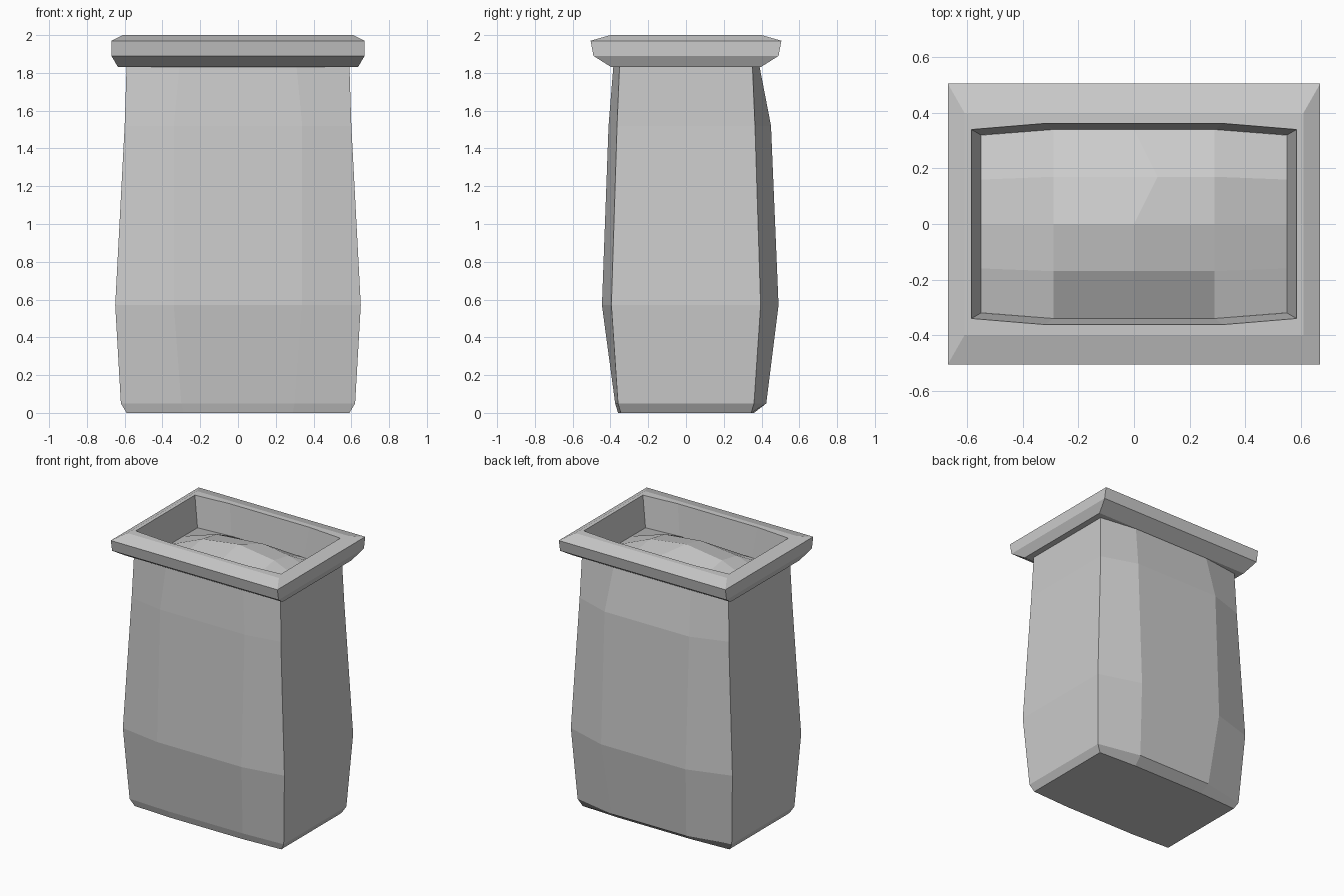
import bpy, bmesh

if "Cube" in bpy.data.objects:
    bpy.data.objects.remove(bpy.data.objects["Cube"])


def ring(z, x, y, xm, front, back):
    """Eight-sided section: side corners (x, y), bulged front and back edges."""
    return [(-x, -y, z), (-xm, -front, z), (xm, -front, z), (x, -y, z),
            (x, y, z), (xm, back, z), (-xm, back, z), (-x, y, z)]


def rect(z, x, y):
    return ring(z, x, y, 0.31, y, y)


def finish(name, bm):
    bmesh.ops.recalc_face_normals(bm, faces=bm.faces)
    mesh = bpy.data.meshes.new(name)
    bm.to_mesh(mesh)
    bm.free()
    obj = bpy.data.objects.new(name, mesh)
    bpy.context.collection.objects.link(obj)
    return obj


def loft(name, sections, cap_bottom=False):
    bm = bmesh.new()
    rows = [[bm.verts.new(p) for p in s] for s in sections]
    for a, b in zip(rows, rows[1:]):
        for i in range(8):
            j = (i + 1) % 8
            bm.faces.new((a[i], a[j], b[j], b[i]))
    if cap_bottom:
        bm.faces.new(rows[0])
    return finish(name, bm)


# Bulging jar body, fuller at the back
loft("jar_body", [
    ring(0.00, 0.59, 0.345, 0.29, 0.36, 0.36),
    ring(0.05, 0.62, 0.36, 0.30, 0.375, 0.425),
    ring(0.57, 0.65, 0.395, 0.34, 0.445, 0.49),
    ring(1.52, 0.60, 0.365, 0.34, 0.41, 0.45),
    ring(1.83, 0.59, 0.352, 0.31, 0.385, 0.39),
], cap_bottom=True)

# Rectangular rim with bevelled lip and inner wall
loft("rim", [
    ring(1.83, 0.59, 0.352, 0.31, 0.385, 0.39),
    rect(1.83, 0.635, 0.395),
    rect(1.89, 0.67, 0.49),
    rect(1.97, 0.67, 0.505),
    rect(2.00, 0.61, 0.40),
    ring(2.00, 0.585, 0.34, 0.32, 0.362, 0.362),
    ring(1.78, 0.55, 0.32, 0.29, 0.34, 0.34),
])

# Mounded contents inside the opening
xs = [-0.55, -0.29, 0.0, 0.29, 0.55]
ys = [-0.34, -0.17, 0.0, 0.17, 0.34]
heights = [1.78, 1.86, 1.93]
bm = bmesh.new()
grid = []
for j, y in enumerate(ys):
    row = []
    for i, x in enumerate(xs):
        level = min(i, 4 - i, j, 4 - j)
        z = heights[level] + (0.03 if level == 1 and 2 in (i, j) else 0)
        px = 0.085 if (i, j) == (2, 3) else x
        py = y * 0.94 if i in (0, 4) else y
        row.append(bm.verts.new((px, py, z)))
    grid.append(row)
for j in range(4):
    for i in range(4):
        bm.faces.new((grid[j][i], grid[j][i + 1], grid[j + 1][i + 1], grid[j + 1][i]))
finish("contents", bm)
